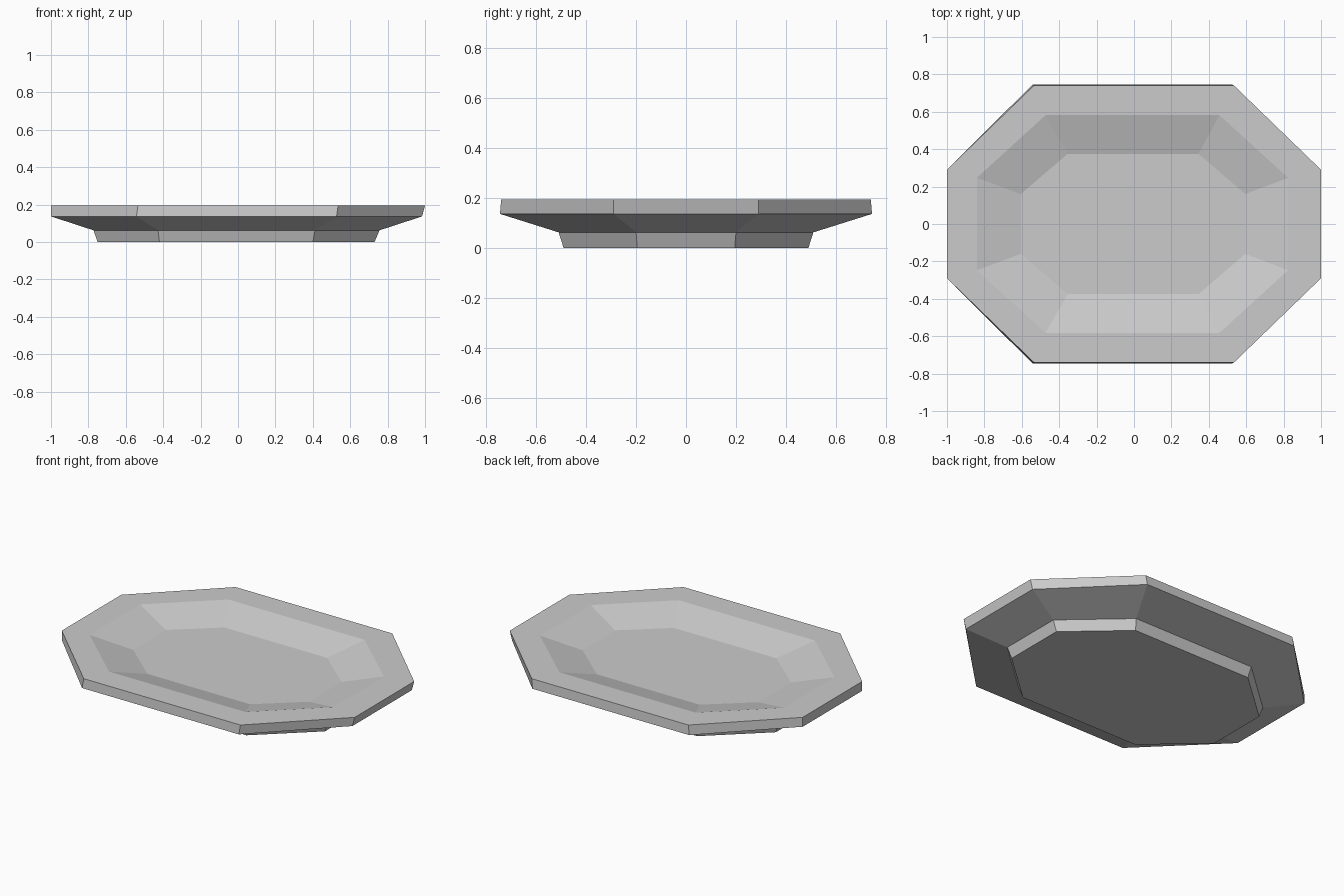
import bpy, bmesh

cube = bpy.data.objects.get("Cube")
if cube:
    bpy.data.objects.remove(cube, do_unlink=True)

# Plain grey glaze
glaze = bpy.data.materials.new("light grey")
glaze.use_nodes = True
grey = (0.6, 0.6, 0.6, 1)
glaze.diffuse_color = grey
glaze.node_tree.nodes["Principled BSDF"].inputs["Base Color"].default_value = grey

# Cut-corner rings from the underside, around the rim, to the inner floor:
# half length, half width, flat half length, flat half width, x shift, height
RINGS = [
    (0.74, 0.49, 0.41, 0.195, -0.01, 0.0),    # foot base
    (0.765, 0.51, 0.42, 0.2, -0.008, 0.063),  # foot top
    (0.992, 0.745, 0.535, 0.29, -0.008, 0.137),  # rim underside
    (1.0, 0.74, 0.535, 0.29, 0.0, 0.195),     # rim top
    (0.832, 0.582, 0.465, 0.247, -0.008, 0.195),  # well edge
    (0.6, 0.375, 0.35, 0.16, -0.005, 0.133),  # well floor
]


def octagon(bm, hx, hy, cx, cy, shift, z):
    quarter = [(hx, cy), (cx, hy)]
    half = quarter + [(-x, y) for x, y in reversed(quarter)]
    loop = half + [(-x, -y) for x, y in half]
    return [bm.verts.new((x + shift, y, z)) for x, y in loop]


# Serving dish, skinned ring by ring
bm = bmesh.new()
loops = [octagon(bm, *ring) for ring in RINGS]
for low, high in zip(loops, loops[1:]):
    for i in range(8):
        j = (i + 1) % 8
        bm.faces.new((low[i], low[j], high[j], high[i]))
bm.faces.new(loops[0][::-1])
bm.faces.new(loops[-1])
bmesh.ops.recalc_face_normals(bm, faces=bm.faces)

mesh = bpy.data.meshes.new("octagonal_dish")
bm.to_mesh(mesh)
bm.free()
mesh.materials.append(glaze)
dish = bpy.data.objects.new("octagonal_dish", mesh)
bpy.context.collection.objects.link(dish)
